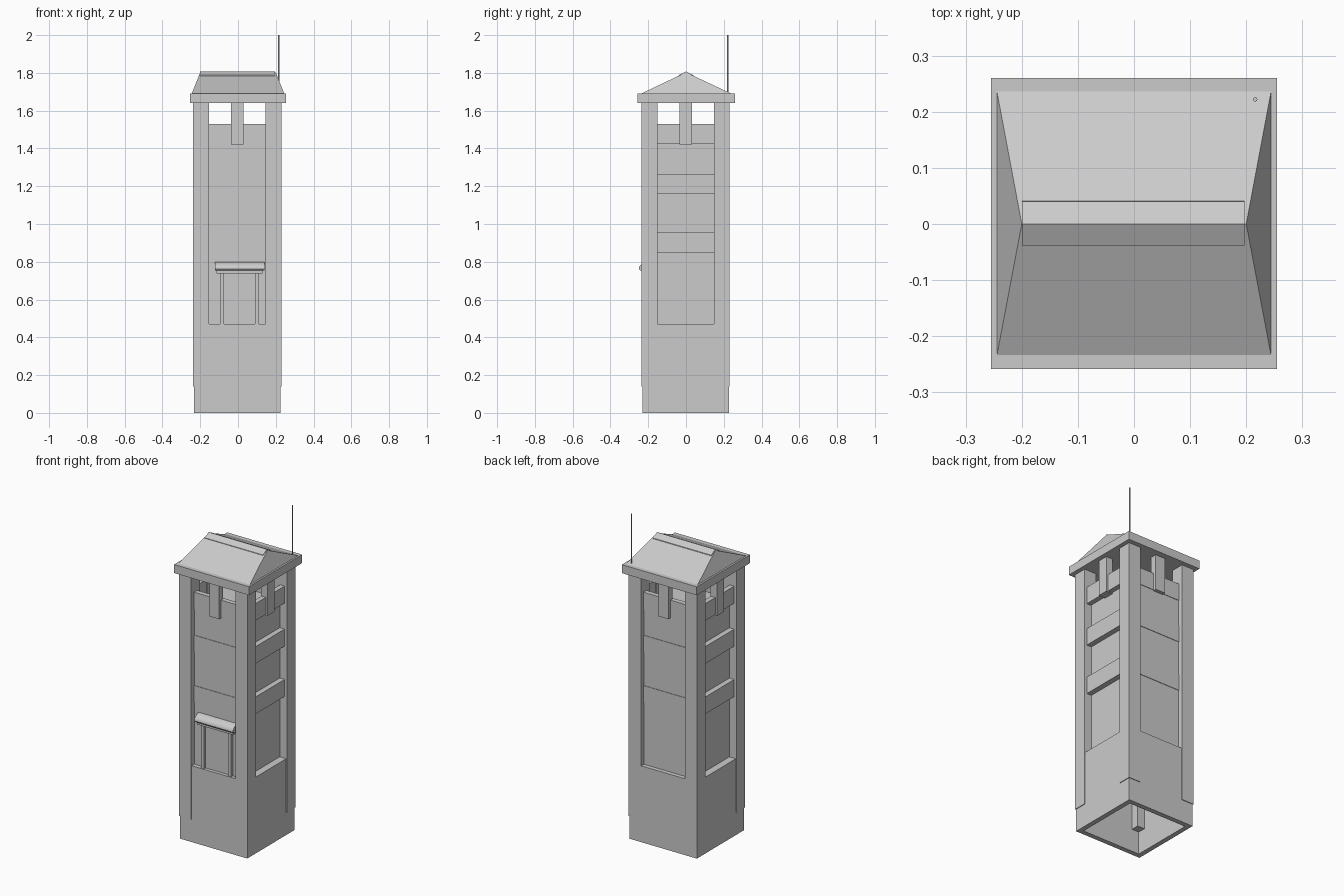
import bpy, math

if "Cube" in bpy.data.objects:
    bpy.data.objects.remove(bpy.data.objects["Cube"])

CX, CY = -0.004, -0.002   # tower axis


def mesh(name, verts, faces):
    me = bpy.data.meshes.new(name)
    me.from_pydata(verts, [], faces)
    me.update()
    ob = bpy.data.objects.new(name, me)
    bpy.context.collection.objects.link(ob)
    return ob


def box(name, x0, x1, y0, y1, z0, z1):
    v = [(x, y, z) for z in (z0, z1) for y in (y0, y1) for x in (x0, x1)]
    return mesh(name, v, [(0, 2, 3, 1), (4, 5, 7, 6), (0, 1, 5, 4),
                          (1, 3, 7, 5), (3, 2, 6, 7), (2, 0, 4, 6)])


def cbox(name, hx, hy, z0, z1):
    return box(name, CX - hx, CX + hx, CY - hy, CY + hy, z0, z1)


def ring(name, hx, hy, t, z0, z1):
    # rectangular wall loop, open top and bottom
    v = []
    for z in (z0, z1):
        for d in (0, t):
            for sx, sy in ((-1, -1), (1, -1), (1, 1), (-1, 1)):
                v.append((CX + sx * (hx - d), CY + sy * (hy - d), z))
    f = []
    for i in range(4):
        j = (i + 1) % 4
        f += [(i, j, 8 + j, 8 + i), (4 + j, 4 + i, 12 + i, 12 + j),
              (8 + i, 8 + j, 12 + j, 12 + i), (j, i, 4 + i, 4 + j)]
    return mesh(name, v, f)


def extrude_x(name, profile, x0, x1, inset=0.0):
    # (y, z) profile swept along x; inset shortens the second half of the sweep height
    n = len(profile)
    v = [(x0, y, z) for y, z in profile] + [(x1, y, z) for y, z in profile]
    f = [(i, (i + 1) % n, n + (i + 1) % n, n + i) for i in range(n)]
    return mesh(name, v, f + [tuple(reversed(range(n))), tuple(range(n, 2 * n))])


# Hollow base and inset shaft
ring("base_wall", 0.229, 0.229, 0.03, 0, 0.47)
cbox("shaft", 0.185, 0.203, 0.44, 1.43)
cbox("base_ledge", 0.229, 0.229, 0.44, 0.47)

# Corner pillars
for sx in (-1, 1):
    for sy in (-1, 1):
        xs = sorted((CX + sx * 0.15, CX + sx * 0.233))
        ys = sorted((CY + sy * 0.15, CY + sy * 0.233))
        box("corner_pillar", *xs, *ys, 0.14, 1.66)

# Floor bands and lookout parapet
for z0, z1 in ((0.85, 0.955), (1.16, 1.265)):
    cbox("floor_band", 0.218, 0.206, z0, z1)
ring("parapet", 0.218, 0.206, 0.03, 1.425, 1.53)

# Posts in the middle of each lookout opening
for s in (-1, 1):
    y = sorted((CY + s * 0.185, CY + s * 0.225))
    box("lookout_post", CX - 0.032, CX + 0.034, *y, 1.42, 1.66)
    x = sorted((CX + s * 0.185, CX + s * 0.23))
    box("lookout_post", *x, CY - 0.032, CY + 0.034, 1.42, 1.66)

# Roof slab, hipped roof and ridge cap
box("roof_slab", -0.255, 0.255, -0.258, 0.26, 1.64, 1.692)
mesh("roof", [(-0.245, -0.238, 1.69), (0.245, -0.238, 1.69), (0.245, 0.24, 1.69),
              (-0.245, 0.24, 1.69), (-0.2, 0, 1.803), (0.2, 0, 1.803)],
     [(0, 1, 5, 4), (2, 3, 4, 5), (1, 2, 5), (3, 0, 4), (3, 2, 1, 0)])
extrude_x("ridge_cap", [(-0.039, 1.782), (0.041, 1.782), (0.04, 1.788),
                        (0.0, 1.808), (-0.038, 1.788)], -0.2, 0.197)

# Antenna
bpy.ops.mesh.primitive_cylinder_add(vertices=8, radius=0.004, depth=0.32,
                                    location=(0.216, 0.222, 1.84))
bpy.context.object.name = "antenna"

# Doorway: leaf, side posts, lintel and rounded canopy
box("door_leaf", -0.075, 0.09, -0.21, -0.2, 0.47, 0.745)
for x in (-0.085, 0.1):
    box("door_post", x - 0.011, x + 0.011, -0.225, -0.2, 0.47, 0.745)
box("door_trim", 0.112, 0.141, -0.209, -0.2, 0.47, 0.745)
box("door_lintel", -0.113, 0.13, -0.236, -0.2, 0.737, 0.757)
arc = [(-0.2 - 0.05 * math.sin(a), 0.762 + 0.036 * math.cos(a))
       for a in [i * math.pi / 12 for i in range(7)]]
canopy = extrude_x("door_canopy", arc + [(-0.243, 0.753), (-0.2, 0.753)], -0.123, 0.14)
bpy.ops.object.select_all(action='DESELECT')
canopy.select_set(True)
bpy.context.view_layer.objects.active = canopy
bpy.ops.object.shade_smooth_by_angle(angle=math.radians(35))
